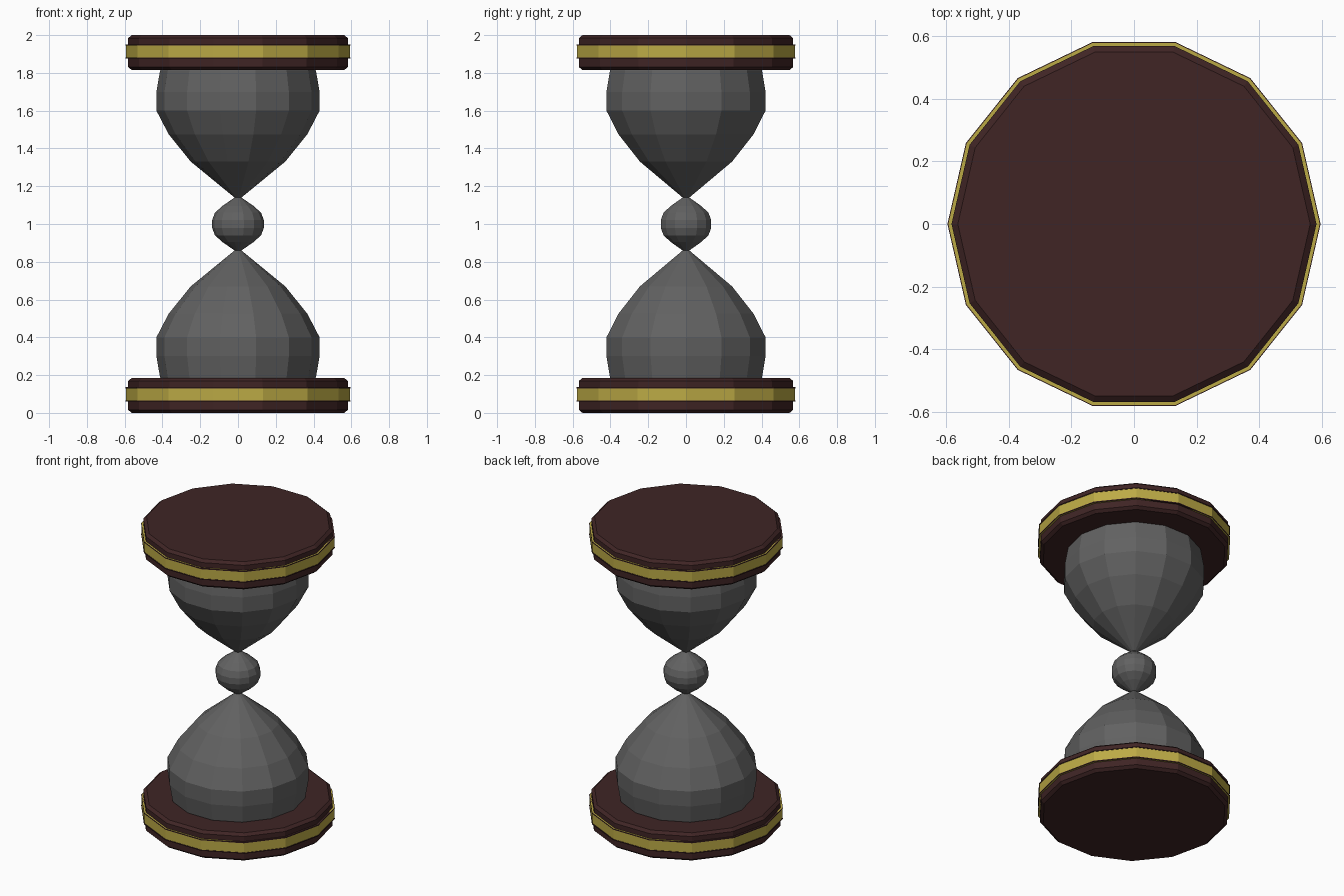
import bpy, bmesh, math

if "Cube" in bpy.data.objects:
    bpy.data.objects.remove(bpy.data.objects["Cube"])

SIDES = 14


def material(name, rgb):
    m = bpy.data.materials.new(name)
    m.diffuse_color = (*rgb, 1)
    m.use_nodes = True
    m.node_tree.nodes["Principled BSDF"].inputs["Base Color"].default_value = m.diffuse_color
    return m


wood = material("dark wood", (0.05, 0.018, 0.018))
brass = material("brass", (0.50, 0.40, 0.06))
glass = material("grey glass", (0.12, 0.12, 0.12))


def lathe(name, profile, mat, closed=False):
    """Spin (radius, z) points into a flat faceted solid; open ends are capped."""
    bm = bmesh.new()
    rings = [[bm.verts.new((r * math.cos(2 * math.pi * i / SIDES),
                            r * math.sin(2 * math.pi * i / SIDES), z))
              for i in range(SIDES)] for r, z in profile]
    pairs = list(zip(rings, rings[1:]))
    if closed:
        pairs.append((rings[-1], rings[0]))
    else:
        bm.faces.new(rings[0][::-1])
        bm.faces.new(rings[-1])
    for a, b in pairs:
        for i in range(SIDES):
            j = (i + 1) % SIDES
            bm.faces.new((a[i], a[j], b[j], b[i]))
    bmesh.ops.recalc_face_normals(bm, faces=bm.faces)
    me = bpy.data.meshes.new(name)
    bm.to_mesh(me)
    bm.free()
    me.materials.append(mat)
    ob = bpy.data.objects.new(name, me)
    bpy.context.collection.objects.link(ob)
    return ob


# End plates: bevelled wooden disc with a brass band and thin wood lips
disc = [(0.562, 0.0), (0.582, 0.016), (0.582, 0.169), (0.562, 0.185)]
band = [(0.57, 0.06), (0.592, 0.06), (0.592, 0.136), (0.57, 0.136)]
for label, z0 in (("bottom", 0.0), ("top", 1.815)):
    lathe(label + "_plate", [(r, z + z0) for r, z in disc], wood)
    lathe(label + "_band", [(r, z + z0) for r, z in band], brass, True)
    for k, z in enumerate((0.06, 0.130)):
        lip = [(0.57, z), (0.595, z), (0.595, z + 0.006), (0.57, z + 0.006)]
        lathe(f"{label}_lip_{k}", [(r, h + z0) for r, h in lip], wood, True)

# Glass: lower bulb, small middle bead and mirrored upper bulb in one profile
half = [(0.405, 0.17), (0.413, 0.19), (0.432, 0.30), (0.432, 0.40),
        (0.367, 0.525), (0.25, 0.67), (0.018, 0.86),
        (0.082, 0.904), (0.122, 0.94), (0.137, 0.98)]
lathe("glass_bulbs", half + [(r, 2 - z) for r, z in reversed(half)], glass)
